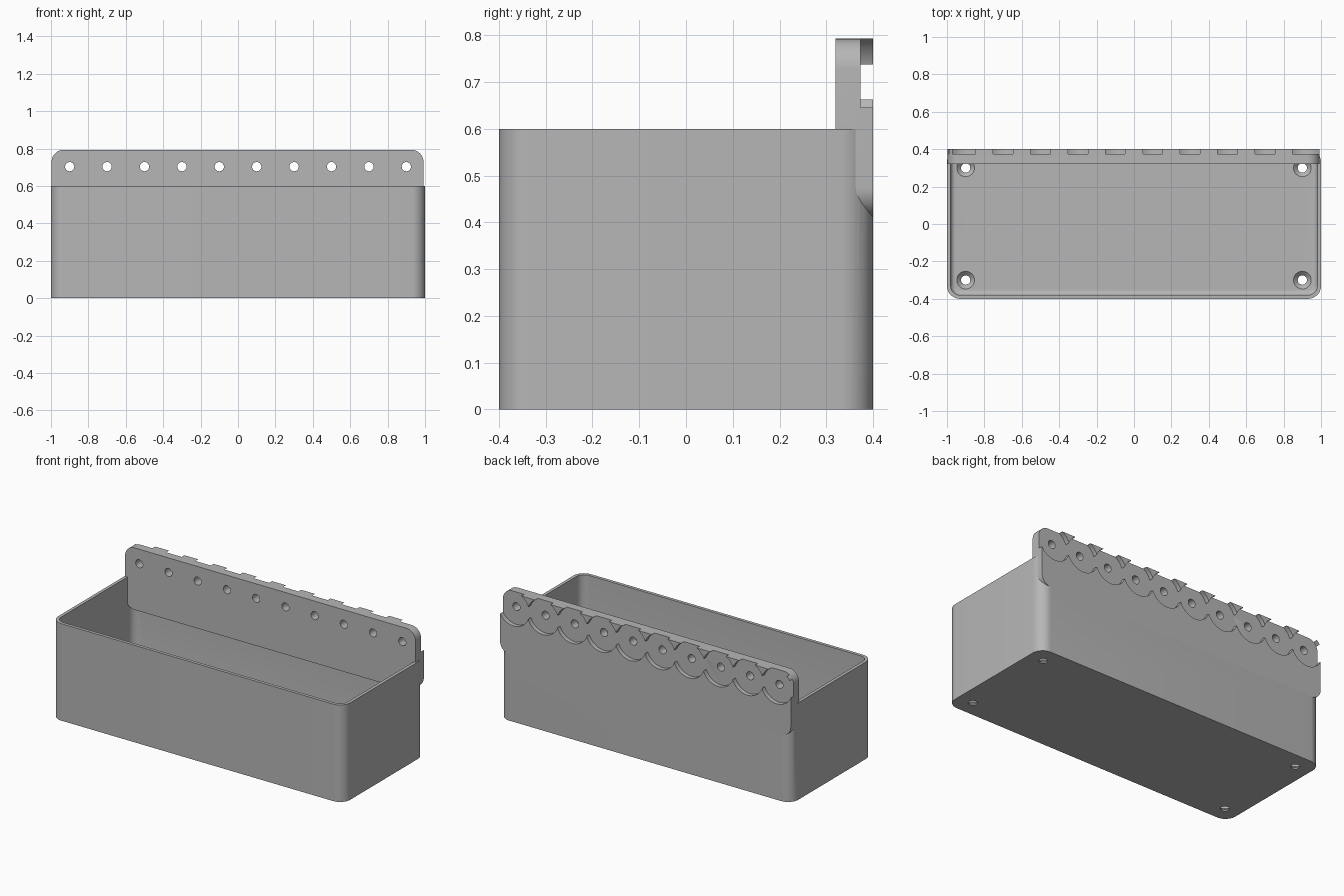
import bpy, bmesh, math
from mathutils import Matrix, Vector

old = bpy.data.objects.get("Cube")
if old:
    bpy.data.objects.remove(old, do_unlink=True)

grey = bpy.data.materials.new("plain grey")
grey.use_nodes = True
colour = (0.47, 0.47, 0.47, 1)
grey.diffuse_color = colour
grey.node_tree.nodes["Principled BSDF"].inputs["Base Color"].default_value = colour


def finish(name, bm):
    bmesh.ops.recalc_face_normals(bm, faces=bm.faces)
    mesh = bpy.data.meshes.new(name)
    bm.to_mesh(mesh)
    bm.free()
    mesh.materials.append(grey)
    obj = bpy.data.objects.new(name, mesh)
    bpy.context.collection.objects.link(obj)
    return obj


def rounded_block(name, low, high, axis, radius, floor_radius=0):
    """Block whose edges along one axis are rounded, with an optional bottom fillet."""
    low, high = Vector(low), Vector(high)
    size = high - low
    bm = bmesh.new()
    bmesh.ops.create_cube(bm, size=1, matrix=Matrix.Translation((low + high) / 2) @ Matrix.Diagonal((*size, 1)))
    along = [e for e in bm.edges if abs((e.verts[0].co - e.verts[1].co)[axis]) > size[axis] / 2]
    bmesh.ops.bevel(bm, geom=along, offset=radius, segments=10, profile=0.5, affect='EDGES')
    if floor_radius:
        rim = [e for e in bm.edges if all(v.co.z < low.z + 1e-4 for v in e.verts)]
        bmesh.ops.bevel(bm, geom=rim, offset=floor_radius, segments=5, profile=0.5, affect='EDGES')
    return finish(name, bm)


def drill(name, centre, r_start, r_end, depth, sides, along_y=False):
    """Cylinder or cone centred at a point, along z or y."""
    bm = bmesh.new()
    turn = Matrix.Rotation(math.pi / 2 if along_y else 0, 4, 'X')
    bmesh.ops.create_cone(bm, cap_ends=True, segments=sides, radius1=r_start, radius2=r_end,
                          depth=depth, matrix=Matrix.Translation(centre) @ turn)
    return finish(name, bm)


def combine(target, tool, operation):
    tool.hide_render = True
    bpy.context.view_layer.objects.active = target
    mod = target.modifiers.new(tool.name, 'BOOLEAN')
    mod.operation = operation
    mod.solver = 'EXACT'
    mod.object = tool
    bpy.ops.object.modifier_apply(modifier=mod.name)
    bpy.data.objects.remove(tool, do_unlink=True)


# Open bin with a filleted cavity
bin_body = rounded_block("storage_bin", (-1, -0.4, 0), (1, 0.4, 0.6), 2, 0.07)
cavity = rounded_block("cavity", (-0.98, -0.38, 0.03), (0.98, 0.38, 0.9), 2, 0.05, 0.025)
combine(bin_body, cavity, 'DIFFERENCE')

# Mounting plate merged into the back wall
plate = rounded_block("mounting_plate", (-0.997, 0.32, 0.41), (0.992, 0.4, 0.793), 1, 0.065)
combine(bin_body, plate, 'UNION')

# Overlapping round pockets and screw holes along the plate
for i in range(10):
    x = -0.9 + 0.2 * i
    combine(bin_body, drill("pocket", (x, 0.423, 0.7), 0.107, 0.107, 0.1, 48, True), 'DIFFERENCE')
    combine(bin_body, drill("screw_hole", (x, 0.36, 0.703), 0.025, 0.025, 0.2, 16, True), 'DIFFERENCE')

# Countersunk drain holes in the floor
for x in (-0.9, 0.9):
    for y in (-0.3, 0.3):
        combine(bin_body, drill("drain", (x, y, 0), 0.025, 0.025, 0.2, 20), 'DIFFERENCE')
        combine(bin_body, drill("countersink", (x, y, 0.02), 0.025, 0.05, 0.025, 32), 'DIFFERENCE')

bpy.ops.object.select_all(action='DESELECT')
bin_body.select_set(True)
bpy.context.view_layer.objects.active = bin_body
bpy.ops.object.shade_smooth_by_angle(angle=math.radians(30))
